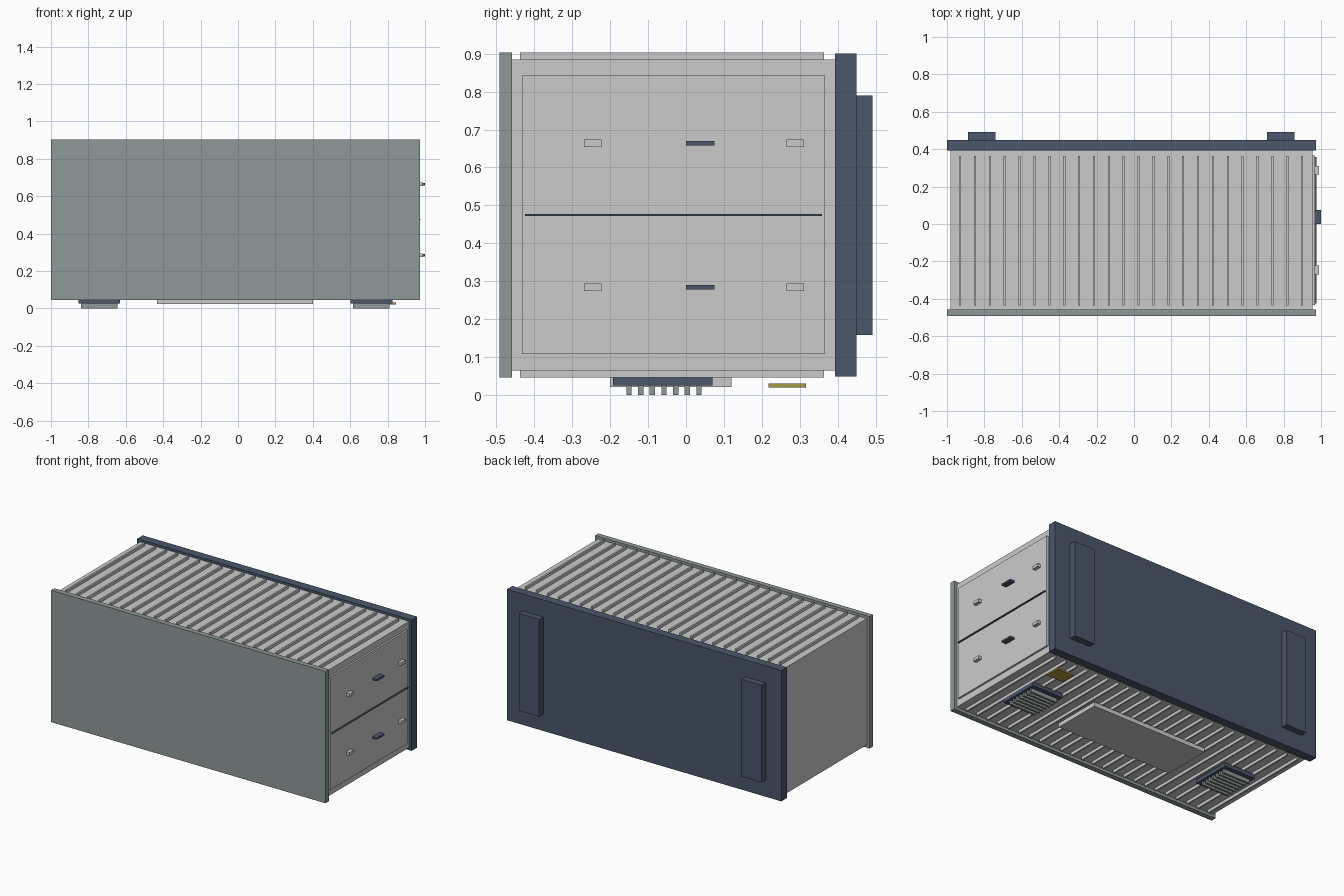
import bpy

if "Cube" in bpy.data.objects:
    bpy.data.objects.remove(bpy.data.objects["Cube"])


def material(name, rgb):
    m = bpy.data.materials.new(name)
    m.diffuse_color = (*rgb, 1)
    m.use_nodes = True
    m.node_tree.nodes["Principled BSDF"].inputs["Base Color"].default_value = m.diffuse_color
    return m


BLUE = material("slate_blue", (0.07, 0.095, 0.145))
STEEL = material("cool_grey", (0.28, 0.315, 0.315))
YELLOW = material("label_yellow", (0.40, 0.32, 0.06))


def box(name, x, y, z, mat=None):
    """Box from (min, max) ranges on each axis."""
    bpy.ops.mesh.primitive_cube_add(
        size=1, location=[(a + b) / 2 for a, b in (x, y, z)])
    ob = bpy.context.object
    ob.name = name
    ob.scale = [b - a for a, b in (x, y, z)]
    bpy.ops.object.transform_apply(location=False, rotation=False, scale=True)
    if mat:
        ob.data.materials.append(mat)
    return ob


def repeat(ob, count, axis, step):
    mod = ob.modifiers.new("repeat", 'ARRAY')
    mod.count = count
    mod.use_relative_offset = False
    mod.use_constant_offset = True
    offset = [0, 0, 0]
    offset[axis] = step
    mod.constant_offset_displace = offset


# Main body and the two large side panels
box("cabinet_body", (-0.98, 0.955), (-0.46, 0.395), (0.065, 0.885))
box("front_panel", (-1, 0.974), (-0.492, -0.458), (0.046, 0.903), STEEL)
box("back_panel", (-1, 0.974), (0.393, 0.449), (0.049, 0.90), BLUE)
for side, x in (("left", -0.888), ("right", 0.712)):
    box(f"{side}_back_rail", (x, x + 0.147), (0.447, 0.491), (0.158, 0.79), BLUE)

# Thin ribs across top and bottom
for place, z in (("top", (0.883, 0.903)), ("bottom", (0.046, 0.067))):
    rib = box(f"{place}_ribs", (-0.935, -0.924), (-0.437, 0.364), z)
    repeat(rib, 24, 0, 0.0795)

# Double door on the right end, with dividing strip
box("end_door", (0.95, 0.967), (-0.432, 0.366), (0.108, 0.842))
box("door_divider", (0.96, 0.977), (-0.425, 0.358), (0.472, 0.477), BLUE)

# Hinges and handle for each half
for level, z in (("lower", 0.284), ("upper", 0.664)):
    for side, y in (("front", -0.246), ("back", 0.288)):
        box(f"{level}_{side}_latch", (0.96, 0.989),
            (y - 0.023, y + 0.023), (z - 0.01, z + 0.01))
    box(f"{level}_handle", (0.96, 1.0), (0.0, 0.075),
        (z - 0.006, z + 0.006), BLUE)

# Underside: centre plate, two finned vents, label
box("underside_plate", (-0.432, 0.401), (-0.2, 0.12), (0.022, 0.05))
for side, x in (("left", -0.742), ("right", 0.713)):
    box(f"{side}_vent_base", (x - 0.112, x + 0.112), (-0.192, 0.07), (0.025, 0.05), BLUE)
    fin = box(f"{side}_vent_fins", (x - 0.097, x + 0.097),
              (-0.157, -0.143), (0, 0.027), STEEL)
    repeat(fin, 7, 1, 0.0307)
box("label_plate", (0.72, 0.845), (0.218, 0.316), (0.02, 0.03), YELLOW)
